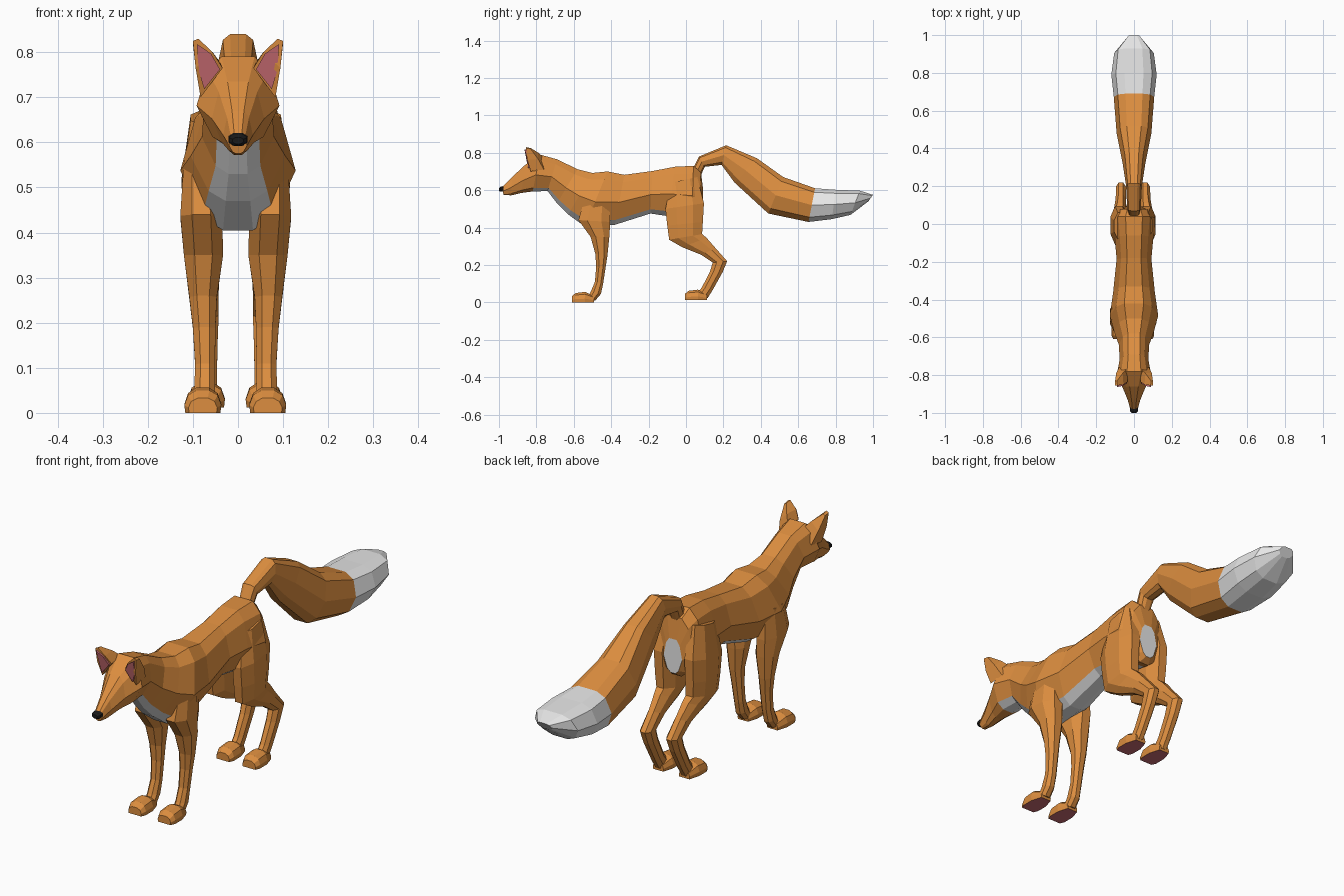
import bpy, bmesh
from mathutils import Vector


def material(name, rgb):
    m = bpy.data.materials.new(name)
    m.diffuse_color = (*rgb, 1)
    return m


ORANGE = material("orange_fur", (0.72, 0.27, 0.05))
WHITE = material("white_fur", (0.8, 0.8, 0.8))
PINK = material("pink_skin", (0.58, 0.15, 0.17))
BLACK = material("black_nose", (0.01, 0.01, 0.01))

# Half cross-sections: (share of half width, share of height), top to bottom
TORSO = [(0.4, 1), (0.74, 0.85), (1, 0.45), (0.62, 0.1), (0.26, 0)]
TAIL = [(0.42, 1), (0.8, 0.88), (1, 0.5), (0.75, 0.14), (0.35, 0)]
LEG = [(0.45, 1), (1, 0.72), (1, 0.28), (0.45, 0)]
PAW = [(0.35, 1), (0.8, 0.78), (1, 0.35), (0.95, 0)]


def ring(profile, y1, z1, y0, z0, half, cx=0):
    """Closed section from (y1, z1) down to (y0, z0) with the given half width."""
    closed = profile + [(-u, v) for u, v in reversed(profile)]
    return [Vector((cx + u * half, y0 + (y1 - y0) * v, z0 + (z1 - z0) * v))
            for u, v in closed]


def loft(name, rings, mats, rule=lambda seg, k: 0, end_mat=0):
    """Skin the rings; rule gives the material of each face, end_mat the last cap."""
    bm = bmesh.new()
    vs = [[bm.verts.new(p) for p in r] for r in rings]
    n = len(rings[0])
    for s in range(len(vs) - 1):
        for k in range(n):
            j = (k + 1) % n
            f = bm.faces.new((vs[s][k], vs[s][j], vs[s + 1][j], vs[s + 1][k]))
            f.material_index = rule(s, k)
    bm.faces.new(vs[0][::-1])
    bm.faces.new(vs[-1]).material_index = end_mat
    bmesh.ops.recalc_face_normals(bm, faces=bm.faces)
    me = bpy.data.meshes.new(name)
    bm.to_mesh(me)
    bm.free()
    for m in mats:
        me.materials.append(m)
    ob = bpy.data.objects.new(name, me)
    bpy.context.collection.objects.link(ob)
    return ob


# Head, neck and trunk in one skin: top y, z, bottom y, z, half width
body = [
    (-0.985, 0.615, -0.975, 0.575, 0.02),
    (-0.93, 0.67, -0.935, 0.572, 0.033),
    (-0.86, 0.735, -0.88, 0.585, 0.058),
    (-0.78, 0.79, -0.82, 0.593, 0.092),
    (-0.69, 0.765, -0.74, 0.595, 0.076),
    (-0.58, 0.712, -0.69, 0.53, 0.08),
    (-0.50, 0.692, -0.63, 0.47, 0.105),
    (-0.42, 0.70, -0.54, 0.405, 0.128),
    (-0.33, 0.682, -0.38, 0.415, 0.11),
    (-0.18, 0.702, -0.19, 0.475, 0.092),
    (-0.06, 0.725, -0.09, 0.46, 0.102),
    (0.04, 0.73, 0.03, 0.44, 0.112),
    (0.08, 0.695, 0.065, 0.43, 0.088),
    (0.092, 0.60, 0.092, 0.45, 0.045),
]
loft("body", [ring(TORSO, *r) for r in body], [ORANGE, WHITE],
     lambda s, k: int(3 <= s <= 10 and k in (3, 4, 5)), 1)

# Nose
loft("nose", [ring(LEG, -0.975, 0.622, -0.975, 0.592, 0.021),
              ring(LEG, -0.992, 0.618, -0.994, 0.592, 0.02),
              ring(LEG, -1.0, 0.611, -1.0, 0.597, 0.012)], [BLACK])

# Tail with white tip
tail = [
    (0.03, 0.70, 0.08, 0.68, 0.03),
    (0.07, 0.78, 0.10, 0.725, 0.036),
    (0.215, 0.84, 0.19, 0.735, 0.042),
    (0.38, 0.77, 0.26, 0.64, 0.06),
    (0.52, 0.67, 0.44, 0.475, 0.092),
    (0.69, 0.61, 0.655, 0.43, 0.107),
    (0.80, 0.602, 0.78, 0.445, 0.12),
    (0.93, 0.597, 0.88, 0.468, 0.105),
    (1.0, 0.575, 0.975, 0.54, 0.036),
]
loft("tail", [ring(TAIL, *r) for r in tail], [ORANGE, WHITE],
     lambda s, k: int(s >= 5), 1)

# Legs: front y, z, back y, z, inner x, outer x
front_leg = [
    (-0.54, 0.56, -0.41, 0.56, 0.05, 0.115),
    (-0.575, 0.44, -0.405, 0.43, 0.03, 0.123),
    (-0.51, 0.35, -0.41, 0.35, 0.028, 0.115),
    (-0.485, 0.26, -0.42, 0.25, 0.042, 0.103),
    (-0.48, 0.19, -0.43, 0.185, 0.045, 0.095),
    (-0.487, 0.11, -0.443, 0.10, 0.046, 0.09),
    (-0.51, 0.055, -0.455, 0.045, 0.046, 0.092),
    (-0.53, 0.02, -0.485, 0.01, 0.046, 0.092),
]
hind_leg = [
    (-0.08, 0.64, 0.06, 0.67, 0.03, 0.10),
    (-0.11, 0.50, 0.096, 0.53, 0.03, 0.12),
    (-0.10, 0.41, 0.09, 0.43, 0.03, 0.118),
    (-0.09, 0.335, 0.086, 0.365, 0.032, 0.112),
    (-0.02, 0.295, 0.11, 0.345, 0.036, 0.102),
    (0.08, 0.255, 0.158, 0.29, 0.038, 0.092),
    (0.143, 0.213, 0.22, 0.22, 0.038, 0.09),
    (0.128, 0.165, 0.195, 0.16, 0.04, 0.088),
    (0.085, 0.08, 0.145, 0.07, 0.042, 0.086),
    (0.06, 0.05, 0.115, 0.022, 0.042, 0.086),
]
# Paw, toe to heel: y offset, height, half width
paw = [(0, 0.033, 0.032), (0.02, 0.05, 0.041), (0.07, 0.056, 0.041),
       (0.118, 0.034, 0.026)]

for side, s in (("right", 1), ("left", -1)):
    for part, rows, toe, floor in (("front", front_leg, -0.61, 0.0),
                                   ("hind", hind_leg, -0.006, 0.012)):
        loft(f"{side}_{part}_leg",
             [ring(LEG, *r[:4], (r[5] - r[4]) / 2, s * (r[4] + r[5]) / 2 - 0.005)
              for r in rows], [ORANGE])
        cx = s * (0.072 if part == "front" else 0.064) - 0.006
        loft(f"{side}_{part}_paw",
             [ring(PAW, toe + y, floor + h, toe + y, floor, w, cx)
              for y, h, w in paw], [ORANGE, PINK],
             lambda seg, k: int(k == 3))

    # Ear: base, middle and tip sections; corners run inner, outer, back
    base = [(0.034, -0.835, 0.765), (0.083, -0.83, 0.70),
            (0.08, -0.76, 0.71), (0.038, -0.765, 0.775)]
    middle = [(0.056, -0.85, 0.80), (0.094, -0.85, 0.765),
              (0.094, -0.79, 0.765), (0.06, -0.79, 0.80)]
    tip = [(0.088, -0.855, 0.83), (0.1, -0.855, 0.825),
           (0.1, -0.83, 0.82), (0.09, -0.83, 0.825)]
    loft(f"{side}_ear", [[Vector((s * x, y, z)) for x, y, z in r]
                         for r in (base, middle, tip)], [ORANGE])

    # Pink inner ear plate just ahead of the ear front
    plate = [(0.04, 0.762), (0.075, 0.718), (0.088, 0.762), (0.091, 0.818),
             (0.06, 0.797)]

    def front_y(z):
        return -0.836 - max(0, z - 0.76) * 0.32
    loft(f"{side}_inner_ear",
         [[Vector((s * x, front_y(z) - d, z)) for x, z in plate]
          for d in (0.009, 0.0)], [PINK])
